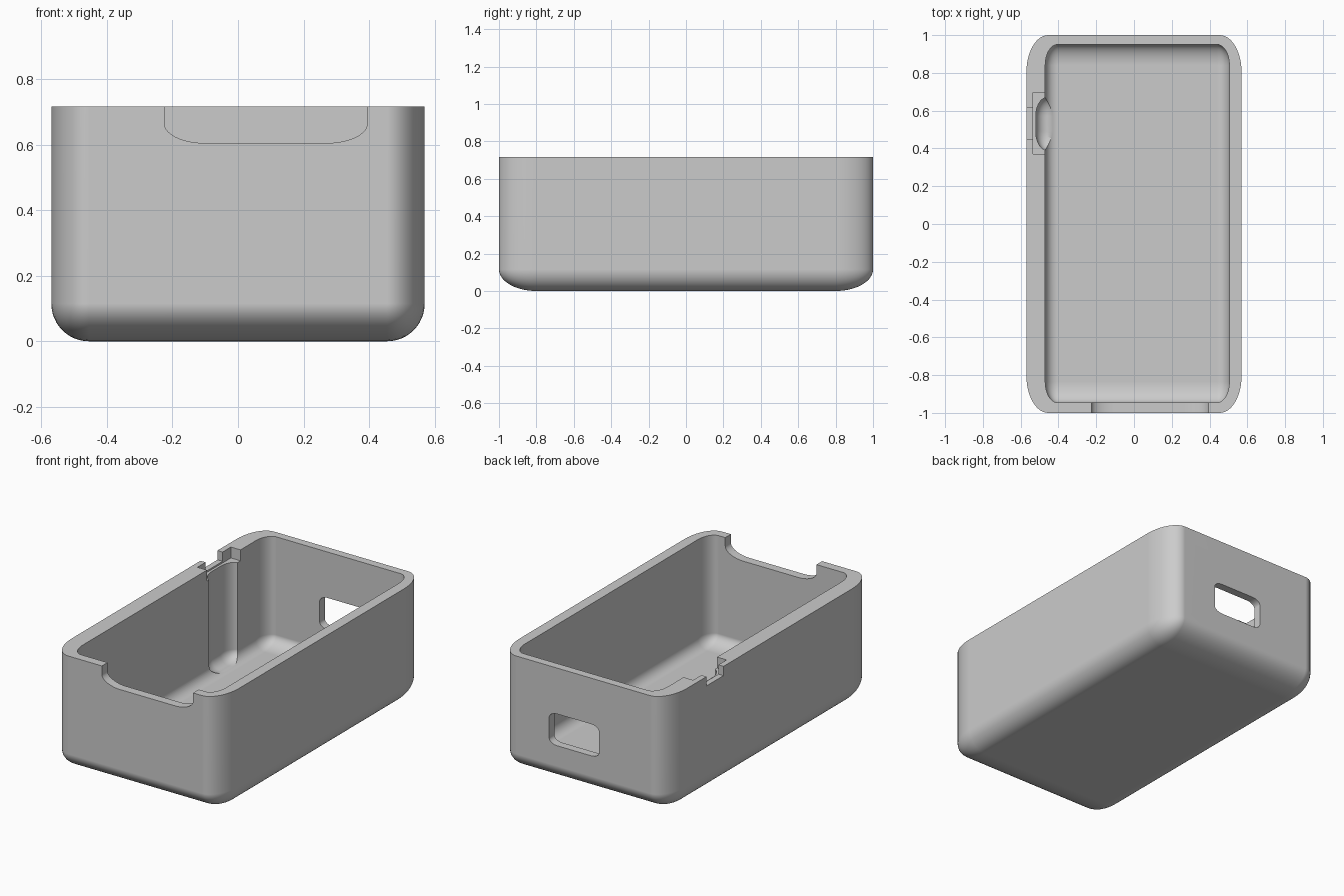
import bpy
import bmesh
from mathutils import Vector

cube = bpy.data.objects.get("Cube")
if cube:
    bpy.data.objects.remove(cube, do_unlink=True)

grey = bpy.data.materials.new("plain grey")
grey.use_nodes = True
grey.diffuse_color = (0.6, 0.6, 0.6, 1)
grey.node_tree.nodes["Principled BSDF"].inputs["Base Color"].default_value = grey.diffuse_color


def block(name, low, high, radii=None, axis=None, segments=12):
    """Box with elliptical rounded edges; axis limits rounding to edges along it."""
    low, high = Vector(low), Vector(high)
    scale = Vector(radii) if radii else Vector((1, 1, 1))
    size, middle = high - low, (low + high) / 2
    bm = bmesh.new()
    bmesh.ops.create_cube(bm, size=1)
    # Bevel by one unit, then scale so each radius gets its own length
    for v in bm.verts:
        v.co = Vector([c * s / r for c, s, r in zip(v.co, size, scale)])
    if radii:
        edges = [e for e in bm.edges if axis is None or
                 abs((e.verts[0].co - e.verts[1].co).normalized()[axis]) > 0.9]
        bmesh.ops.bevel(bm, geom=edges, offset=1, segments=segments,
                        profile=0.5, affect='EDGES', clamp_overlap=True)
    for v in bm.verts:
        v.co = v.co * scale + middle
    bmesh.ops.recalc_face_normals(bm, faces=bm.faces)
    mesh = bpy.data.meshes.new(name)
    bm.to_mesh(mesh)
    bm.free()
    mesh.materials.append(grey)
    obj = bpy.data.objects.new(name, mesh)
    bpy.context.collection.objects.link(obj)
    return obj


# Outer case, taller than needed and trimmed flat at the rim
case = block("open_case", (-0.57, -1, 0), (0.57, 1, 1.2), (0.115, 0.2, 0.115))

cutters = [
    block("rim_trim", (-1, -1.5, 0.717), (1, 1.5, 2)),
    # Main hollow, offset so the right wall is thicker
    block("cavity", (-0.47, -0.945, 0.05), (0.505, 0.95, 1.3), (0.065, 0.11, 0.065)),
    # Finger dip in the front rim and window in the back wall
    block("front_dip", (-0.225, -1.2, 0.605), (0.395, -0.85, 1.4), (0.125, 1, 0.06), axis=1),
    block("back_window", (-0.11, 0.82, 0.24), (0.23, 1.2, 0.435), (0.055, 1, 0.035), axis=1),
    # Vertical groove in the right wall, with its rim recess and outer gap
    block("wall_groove", (-0.52, 0.39, 0.055), (-0.36, 0.67, 1.5), (0.06, 0.1, 0.06)),
    block("rim_recess", (-0.535, 0.37, 0.65), (-0.42, 0.695, 1.6)),
    block("rim_gap", (-0.7, 0.45, 0.66), (-0.5, 0.615, 1.7)),
]

bpy.ops.object.select_all(action='DESELECT')
case.select_set(True)
bpy.context.view_layer.objects.active = case
for cutter in cutters:
    cut = case.modifiers.new(cutter.name, 'BOOLEAN')
    cut.operation = 'DIFFERENCE'
    cut.solver = 'EXACT'
    cut.object = cutter
    bpy.ops.object.modifier_apply(modifier=cut.name)
    bpy.data.objects.remove(cutter, do_unlink=True)

# Smooth curves with crisp edges and flat walls
bpy.ops.object.shade_smooth_by_angle()
weighted = case.modifiers.new("flat_walls", 'WEIGHTED_NORMAL')
weighted.keep_sharp = True
